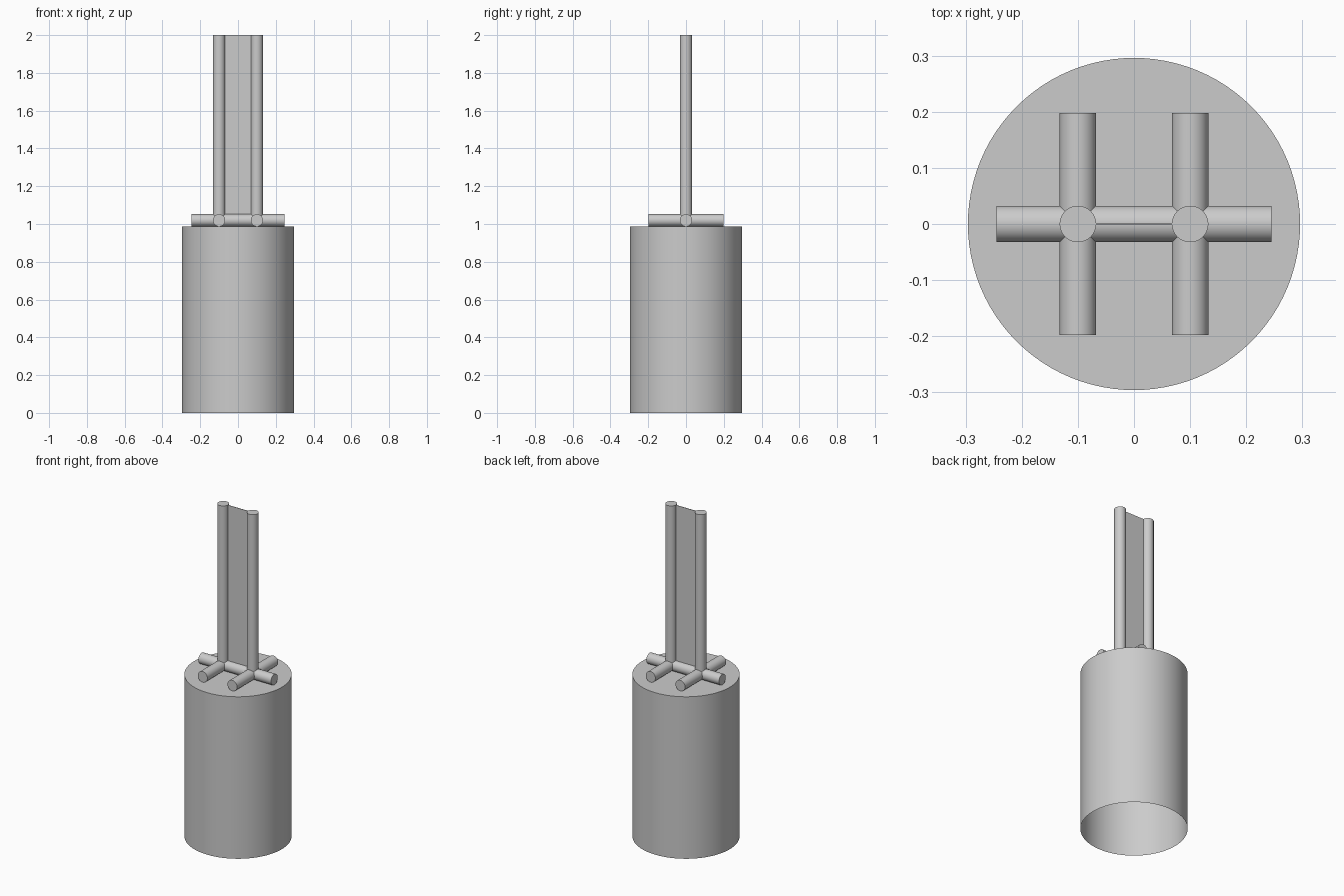
import bpy
import math

cube = bpy.data.objects.get("Cube")
if cube:
    bpy.data.objects.remove(cube, do_unlink=True)

GREY = (0.6, 0.6, 0.6, 1.0)
grey = bpy.data.materials.new("plain grey")
grey.use_nodes = True
grey.diffuse_color = GREY
grey.node_tree.nodes["Principled BSDF"].inputs["Base Color"].default_value = GREY

BASE_RADIUS, BASE_TOP = 0.296, 0.987
PIPE_RADIUS, PIPE_X, TOP = 0.0325, 0.1, 2.0
PIPE_Z = BASE_TOP + PIPE_RADIUS


def cylinder(name, radius, length, centre, rotation=(0, 0, 0), sides=48):
    bpy.ops.mesh.primitive_cylinder_add(vertices=sides, radius=radius, depth=length,
                                        location=centre, rotation=rotation)
    obj = bpy.context.object
    obj.name = name
    obj.data.materials.append(grey)
    bpy.ops.object.shade_smooth_by_angle(angle=math.radians(40))
    return obj


# Round base, a shell open at the bottom
base = cylinder("base_shell", BASE_RADIUS, BASE_TOP, (0, 0, BASE_TOP / 2), sides=96)
bpy.ops.object.mode_set(mode='EDIT')
bpy.ops.mesh.select_all(action='DESELECT')
bpy.ops.object.mode_set(mode='OBJECT')
for face in base.data.polygons:
    face.select = face.normal.z < -0.9
bpy.ops.object.mode_set(mode='EDIT')
bpy.ops.mesh.select_mode(type='FACE')
bpy.ops.mesh.delete(type='ONLY_FACE')
bpy.ops.object.mode_set(mode='OBJECT')

# Long foot bar lying across the base
cylinder("cross_bar", PIPE_RADIUS, 0.49, (0, 0, PIPE_Z), (0, math.pi / 2, 0))

# One foot bar and one upright on each side
for side, x in (("right", -PIPE_X), ("left", PIPE_X)):
    cylinder(side + "_foot_bar", PIPE_RADIUS, 0.396, (x, 0, PIPE_Z), (math.pi / 2, 0, 0))
    cylinder(side + "_post", PIPE_RADIUS, TOP - PIPE_Z, (x, 0, (TOP + PIPE_Z) / 2))

# Thin panel between the uprights
bpy.ops.mesh.primitive_cube_add(size=1, location=(0, 0, (TOP + PIPE_Z) / 2))
panel = bpy.context.object
panel.name = "web_panel"
panel.scale = (2 * PIPE_X, 0.003, TOP - PIPE_Z - 0.001)
panel.data.materials.append(grey)
